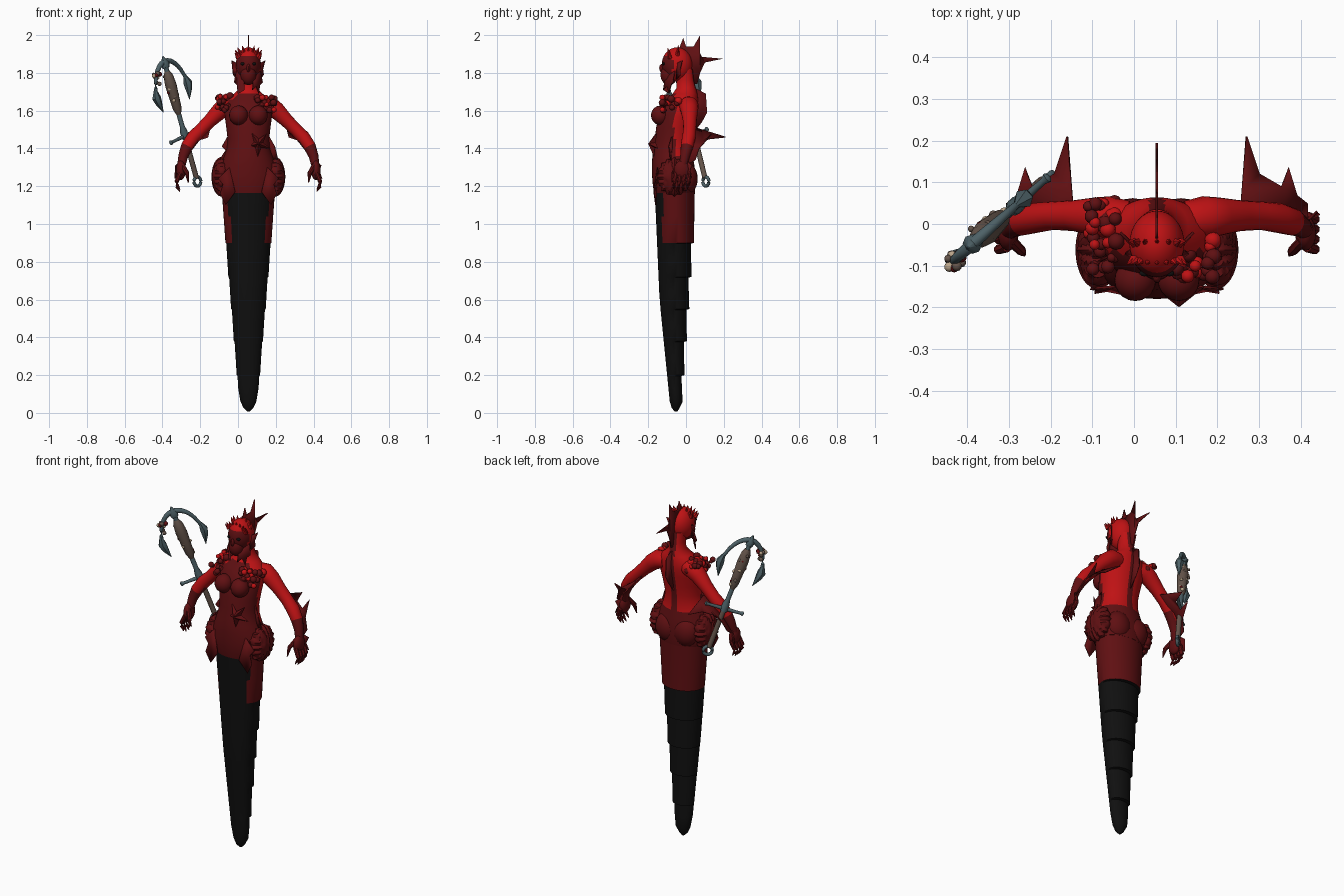
import bpy, bmesh, math, random
from mathutils import Vector, Matrix

random.seed(4)
CX = 0.055  # centre line of the body
if "Cube" in bpy.data.objects:
    bpy.data.objects.remove(bpy.data.objects["Cube"], do_unlink=True)


def material(name, r, g, b):
    m = bpy.data.materials.new(name)
    m.use_nodes = True
    m.diffuse_color = (r, g, b, 1)
    m.node_tree.nodes["Principled BSDF"].inputs["Base Color"].default_value = (r, g, b, 1)
    return m


RED = material("bright red", 0.52, 0.006, 0.007)
DARK = material("dark red", 0.115, 0.005, 0.006)
BLACK = material("black", 0.005, 0.005, 0.005)
STEEL = material("blue grey metal", 0.075, 0.12, 0.135)
BROWN = material("weathered brown", 0.13, 0.09, 0.07)
CREAM = material("shell cream", 0.5, 0.38, 0.26)


def finish(name, bm, mats, rule=None, angle=40):
    bmesh.ops.recalc_face_normals(bm, faces=bm.faces[:])
    for f in bm.faces:
        f.smooth = True
        if rule:
            f.material_index = int(rule(f.calc_center_median()))
    me = bpy.data.meshes.new(name)
    bm.to_mesh(me)
    bm.free()
    me.set_sharp_from_angle(angle=math.radians(angle))
    for m in mats:
        me.materials.append(m)
    ob = bpy.data.objects.new(name, me)
    bpy.context.collection.objects.link(ob)
    return ob


def skin(bm, loops):
    rings = [[bm.verts.new(p) for p in loop] for loop in loops]
    n = len(rings[0])
    for a, b in zip(rings, rings[1:]):
        for i in range(n):
            bm.faces.new((a[i], a[(i + 1) % n], b[(i + 1) % n], b[i]))
    bm.faces.new(rings[0])
    bm.faces.new(rings[-1])


def loft(name, rings, mats, rule=None, seg=40):
    """Stack of ellipses given as height, half width, front y, back y."""
    bm = bmesh.new()
    turn = [math.tau * i / seg for i in range(seg)]
    skin(bm, [[(CX + rx * math.cos(a), (yf + yb) / 2 + (yb - yf) / 2 * math.sin(a), z)
               for a in turn] for z, rx, yf, yb in rings])
    return finish(name, bm, mats, rule)


def tube(name, path, mats, rule=None, seg=12):
    """Round tube through points given as x, y, z, radius."""
    bm = bmesh.new()
    pts = [Vector(p[:3]) for p in path]
    loops = []
    for i, p in enumerate(pts):
        d = pts[min(i + 1, len(pts) - 1)] - pts[max(i - 1, 0)]
        q = d.to_track_quat('Z', 'Y')
        loops.append([p + q @ Vector((math.cos(math.tau * k / seg), math.sin(math.tau * k / seg), 0)) * path[i][3]
                      for k in range(seg)])
    skin(bm, loops)
    return finish(name, bm, mats, rule)


def ball(name, c, r, mats, rule=None, u=20, v=14, ribs=0):
    bm = bmesh.new()
    bmesh.ops.create_uvsphere(bm, u_segments=u, v_segments=v, radius=1)
    for p in bm.verts:
        k = 1 + 0.07 * math.cos(ribs * math.atan2(p.co.z, p.co.y)) if ribs else 1
        p.co = Vector([c[i] + r[i] * p.co[i] * k for i in range(3)])
    return finish(name, bm, mats, rule)


def fin(name, pts, mat, thick=0.006):
    bm = bmesh.new()
    bm.faces.new([bm.verts.new(p) for p in pts])
    bmesh.ops.triangulate(bm, faces=bm.faces[:])
    ob = finish(name, bm, [mat])
    mod = ob.modifiers.new("thickness", 'SOLIDIFY')
    mod.thickness, mod.offset = thick, 0


def cluster(name, c, spread, count, size, mats):
    """Heap of small round growths in mixed colours."""
    bm = bmesh.new()
    for i in range(count):
        off = Vector([random.uniform(-s, s) for s in spread])
        r = random.uniform(0.6, 1) * size
        made = bmesh.ops.create_icosphere(bm, subdivisions=2, radius=r,
                                          matrix=Matrix.Translation(Vector(c) + off))
        for f in {f for v in made["verts"] for f in v.link_faces}:
            f.material_index = i % len(mats)
    finish(name, bm, mats)


# Tail: stepped at the back, black with a dark red wrap at the hips
steps = [0.06, 0.2, 0.38, 0.55, 0.72, 0.9, 1.18]
rings = [(0.008, 0.008, -0.06, -0.045), (0.025, 0.025, -0.075, -0.035)]
for lo, hi in zip(steps, steps[1:]):
    for z, grow in ((lo, 0.014), ((lo + hi) / 2, 0.005), (hi - 0.004, -0.002)):
        front = -0.08 - 0.06 * min(z / 0.6, 1) - 0.025 * max(z - 0.6, 0) / 0.57
        rings.append((z, 0.05 + 0.085 * (z - 0.1) - 0.008 * (z < 0.1) + grow / 4,
                      front, -0.036 + 0.072 * z + grow))
loft("tail", rings, [BLACK, DARK], lambda c: c.z > 1.165 or (c.z > 0.9 and c.y > -0.125))

# Torso and neck: dark front, hips and spine, bright flanks and back
loft("torso", [(1.165, 0.143, -0.168, 0.047), (1.2, 0.16, -0.175, 0.05), (1.26, 0.16, -0.18, 0.05),
               (1.32, 0.143, -0.18, 0.043), (1.36, 0.128, -0.178, 0.035), (1.40, 0.114, -0.172, 0.03),
               (1.45, 0.11, -0.165, 0.032), (1.51, 0.117, -0.158, 0.042), (1.57, 0.125, -0.145, 0.055),
               (1.62, 0.13, -0.125, 0.064), (1.66, 0.115, -0.10, 0.064), (1.69, 0.075, -0.07, 0.06),
               (1.72, 0.046, -0.05, 0.052), (1.76, 0.04, -0.05, 0.042), (1.82, 0.042, -0.05, 0.035)],
     [RED, DARK], lambda c: c.z < 1.36 or c.y < -0.06 or (abs(c.x - CX) < 0.02 and c.y > 0))

# Head with a dark face
ball("head", (CX, -0.048, 1.845), (0.066, 0.08, 0.09), [RED, DARK],
     lambda c: c.y < -0.07 and c.z < 1.89, 32, 24)
ball("jaw", (CX, -0.09, 1.79), (0.042, 0.045, 0.055), [DARK])
ball("nose", (CX, -0.128, 1.825), (0.01, 0.014, 0.022), [DARK], None, 10, 8)
fin("head_crest", [(CX, y, z) for y, z in (
    (-0.04, 1.92), (-0.015, 1.985), (0, 1.94), (0.04, 1.94), (0.075, 2.0), (0.065, 1.92), (0.085, 1.885),
    (0.195, 1.875), (0.1, 1.855), (0.075, 1.8), (0.06, 1.74), (0, 1.74))], DARK)
fin("back_fin", [(CX, y, z) for y, z in (
    (0.03, 1.73), (0.105, 1.69), (0.09, 1.65), (0.112, 1.59), (0.085, 1.54), (0.03, 1.47))], DARK)

# Crown of short spikes over the brow
for row, (count, y, z, tilt) in enumerate(((9, -0.085, 1.895, -0.012), (7, -0.045, 1.91, 0.005))):
    for i in range(count):
        a = math.pi * (i + 0.5) / count
        x, h = 0.056 * math.cos(a), 0.032 * math.sin(a)
        tube(f"crown_spike_{row}_{i}", [(CX + x, y, z - 0.02 + h * 0.7, 0.012),
                                       (CX + x * 1.3, y + tilt, z + 0.005 + h, 0.001)], [RED], None, 6)

# Five pointed star on the belly
bm = bmesh.new()
hub = bm.verts.new((0.108, -0.2, 1.425))
rim = []
for i in range(10):
    a, r = math.tau * i / 10 + 0.25, 0.072 if i % 2 else 0.026
    rim.append(bm.verts.new((0.108 + r * math.cos(a), -0.17 + 0.35 * abs(r * math.cos(a)), 1.425 + r * math.sin(a))))
for i in range(10):
    bm.faces.new((hub, rim[i], rim[(i + 1) % 10]))
bm.faces.new(rim)
finish("belly_star", bm, [DARK], None, 20)

# Paired parts
for s, side in ((1, "left"), (-1, "right")):
    def at(x, y, z, *r):
        return (CX + s * x, y, z, *r)

    ball(side + "_breast", at(0.052, -0.135, 1.575), (0.05, 0.05, 0.052), [DARK])
    ball(side + "_eye", at(0.03, -0.118, 1.848), (0.012, 0.008, 0.008), [BLACK], None, 10, 8)
    ball(side + "_buttock", at(0.058, 0.0, 1.24), (0.075, 0.062, 0.085), [DARK])
    ball(side + "_hip_shell", at(0.142, -0.062, 1.25), (0.05, 0.088, 0.098), [DARK], None, 64, 20, 16)
    fin(side + "_front_frill", [at(0.1, -0.15, 1.3), at(0.16, -0.155, 1.24), at(0.135, -0.16, 1.21),
                                at(0.15, -0.165, 1.16), at(0.12, -0.16, 1.1), at(0.07, -0.17, 1.17)], DARK)
    fin(side + "_waist_fin", [at(0.1, -0.07, 1.48), at(0.14, -0.09, 1.41), at(0.12, -0.08, 1.39),
                              at(0.16, -0.08, 1.33), at(0.11, -0.07, 1.3)], DARK)
    fin(side + "_ear", [at(0.055, -0.05, 1.80), at(0.058, -0.05, 1.85), at(0.088, -0.02, 1.865),
                        at(0.076, -0.03, 1.82), at(0.08, -0.03, 1.79), at(0.062, -0.05, 1.765)], DARK)
    fin(side + "_jaw_frill", [at(0.062, -0.06, 1.81), at(0.076, -0.07, 1.75), at(0.06, -0.08, 1.735),
                              at(0.055, -0.09, 1.69), at(0.04, -0.1, 1.73), at(0.022, -0.12, 1.71),
                              at(0.025, -0.11, 1.77)], DARK)

    # Arm, dark from the wrist down
    tube(side + "_arm", [at(0.07, 0.01, 1.63, 0.045), at(0.115, 0.015, 1.625, 0.052), at(0.15, 0.018, 1.60, 0.046),
                         at(0.2, 0.02, 1.55, 0.037), at(0.25, 0.02, 1.5, 0.034), at(0.29, 0.015, 1.46, 0.036),
                         at(0.325, 0.005, 1.41, 0.033), at(0.345, -0.005, 1.36, 0.026), at(0.355, -0.015, 1.31, 0.022)],
         [RED, DARK], lambda c: c.z < 1.42, 18)
    fin(side + "_arm_fin", [at(0.2, 0.02, 1.52), at(0.205, 0.08, 1.5), at(0.215, 0.21, 1.46), at(0.245, 0.12, 1.45),
                            at(0.3, 0.09, 1.435), at(0.317, 0.135, 1.475), at(0.335, 0.07, 1.4),
                            at(0.36, 0.05, 1.34), at(0.36, 0.0, 1.31), at(0.3, 0.01, 1.43)], DARK)
    ball(side + "_palm", at(0.357, -0.022, 1.285), (0.025, 0.042, 0.052), [DARK])
    for i in range(4):
        y = -0.055 + 0.024 * i
        drop = 0.012 * abs(i - 1.5)
        tube(f"{side}_finger_{i}", [at(0.36, y, 1.27, 0.013), at(0.38, y - 0.006, 1.225, 0.012),
                                    at(0.378, y - 0.008, 1.19 + drop, 0.009), at(0.362, y - 0.01, 1.165 + drop, 0.002)],
             [DARK], None, 8)
    tube(side + "_thumb", [at(0.35, -0.04, 1.31, 0.014), at(0.325, -0.065, 1.27, 0.012),
                           at(0.318, -0.075, 1.22, 0.003)], [DARK], None, 8)
    fin(side + "_wrist_fin", [at(0.35, 0, 1.34), at(0.385, 0.03, 1.31), at(0.375, 0.02, 1.28), at(0.39, 0.025, 1.24),
                              at(0.36, 0.0, 1.25)], DARK)

# Coral growths on the shoulders and chest
cluster("left_shoulder_growth", (0.15, -0.085, 1.635), (0.05, 0.05, 0.035), 30, 0.021, [DARK, RED, DARK])
cluster("right_shoulder_growth", (-0.075, 0.005, 1.64), (0.035, 0.055, 0.04), 30, 0.021, [DARK, DARK, RED])
cluster("right_chest_growth", (-0.07, -0.07, 1.62), (0.03, 0.04, 0.03), 12, 0.017, [DARK])

# Anchor staff: points along its leaning axis
foot, crown = Vector((-0.215, 0.105, 1.225)), Vector((-0.39, -0.05, 1.86))
axis = (crown - foot).normalized()
flat = Vector((crown.x - foot.x, crown.y - foot.y, 0)).normalized()
across = (flat - axis * flat.dot(axis)).normalized()


def staff(t, off=0.0, r=None):
    p = foot.lerp(crown, t) + across * off
    return (*p, r) if r is not None else p


tube("staff_grip", [staff(t, 0, 0.014) for t in (0.03, 0.2, 0.37)], [BROWN])
tube("staff_shaft", [staff(0.36, 0, 0.02), staff(0.42, 0, 0.02), staff(0.46, 0, 0.013), staff(1, 0, 0.013)], [STEEL])
tube("staff_guard", [staff(0.38, o, r) for o, r in (
    (-0.11, 0.006), (-0.105, 0.013), (-0.09, 0.008), (0, 0.011), (0.09, 0.008), (0.105, 0.013), (0.11, 0.006))], [STEEL])
tube("staff_head", [staff(t, 0, r) for t, r in (
    (0.56, 0.013), (0.61, 0.024), (0.7, 0.027), (0.8, 0.031), (0.88, 0.026), (0.92, 0.014))], [BROWN])
for i in range(9):
    cluster(f"staff_barnacle_{i}", staff(0.62 + 0.033 * i), (0.022, 0.022, 0.01), 3, 0.012, [DARK, BROWN, CREAM])

# Ring at the foot of the staff
normal = axis.cross(across)
loop = [foot + 0.024 * (axis * math.cos(a) + across * math.sin(a)) for a in
        [math.tau * i / 24 for i in range(26)]]
tube("staff_ring", [(*p, 0.009) for p in loop], [STEEL], None, 10)

# Anchor arms, flukes and crown point
for s, side in ((1, "outer"), (-1, "inner")):
    curve = [staff(1 - 0.27 * (1 - math.cos(a)), s * 0.115 * math.sin(a), 0.015 - 0.005 * a)
             for a in [math.pi / 2 * i / 8 for i in range(9)]]
    tube(side + "_anchor_arm", curve, [STEEL])
    tube(side + "_anchor_fluke", [staff(t, s * o, r) for t, o, r in (
        (0.84, 0.11, 0.004), (0.76, 0.118, 0.024), (0.71, 0.112, 0.018), (0.63, 0.098, 0.001))], [STEEL], None, 6)
tube("crown_point", [staff(0.95, 0, 0.02), staff(0.99, 0, 0.024), staff(1.045, 0, 0.002)], [STEEL], None, 8)
cluster("anchor_barnacles", staff(0.9, 0.085), (0.018, 0.018, 0.03), 14, 0.013, [BROWN, DARK, CREAM])
